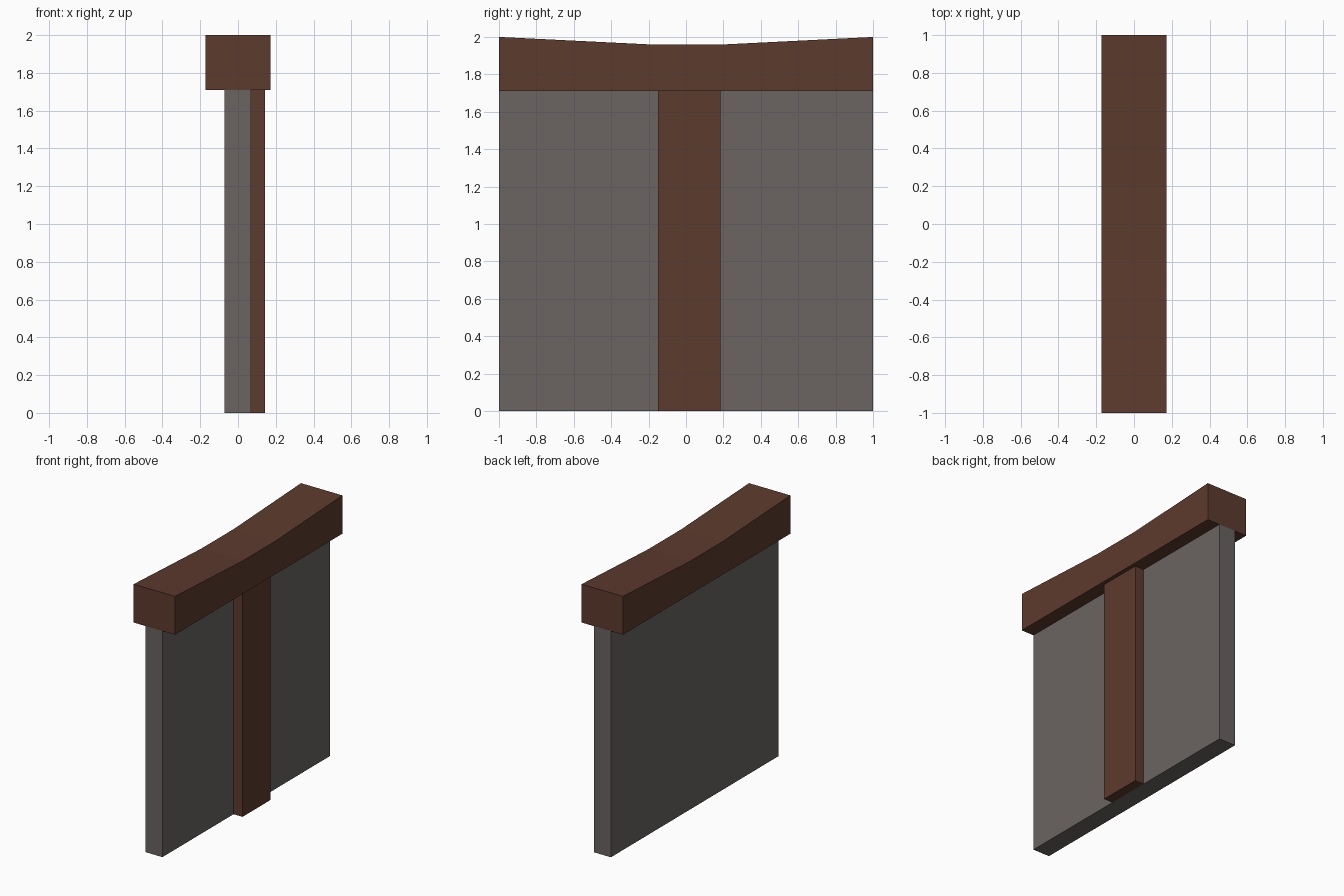
import bpy
import bmesh

cube = bpy.data.objects.get("Cube")
if cube:
    bpy.data.objects.remove(cube, do_unlink=True)


def make_material(name, color):
    mat = bpy.data.materials.new(name)
    mat.use_nodes = True
    mat.diffuse_color = color
    bsdf = next(n for n in mat.node_tree.nodes if n.type == "BSDF_PRINCIPLED")
    bsdf.inputs["Base Color"].default_value = color
    bsdf.inputs["Roughness"].default_value = 0.9
    return mat


def extrude_profile(name, profile, x0, x1, mat):
    """Extrude a closed (y, z) outline from x0 to x1."""
    bm = bmesh.new()
    face = bm.faces.new([bm.verts.new((x0, y, z)) for y, z in profile])
    result = bmesh.ops.extrude_face_region(bm, geom=[face])
    verts = [g for g in result["geom"] if isinstance(g, bmesh.types.BMVert)]
    bmesh.ops.translate(bm, verts=verts, vec=(x1 - x0, 0, 0))
    bmesh.ops.recalc_face_normals(bm, faces=bm.faces)
    mesh = bpy.data.meshes.new(name)
    bm.to_mesh(mesh)
    bm.free()
    mesh.materials.append(mat)
    obj = bpy.data.objects.new(name, mesh)
    bpy.context.collection.objects.link(obj)
    return obj


def rectangle(y0, y1, z0, z1):
    return [(y0, z0), (y1, z0), (y1, z1), (y0, z1)]


wood = make_material("dark_brown_wood", (0.108, 0.043, 0.027, 1))
plaster = make_material("warm_grey_panel", (0.145, 0.125, 0.123, 1))

CAP_BOTTOM = 1.71

# Wall panel
extrude_profile("wall_panel", rectangle(-1, 1, 0, CAP_BOTTOM), -0.072, 0.068, plaster)

# Upright post on one side of the wall
extrude_profile("post", rectangle(-0.15, 0.184, 0, CAP_BOTTOM), 0.068, 0.143, wood)

# Top beam, dipping towards the middle
beam = [(-1, CAP_BOTTOM), (1, CAP_BOTTOM), (1, 2), (0.2, 1.96), (-0.19, 1.96), (-1, 2)]
extrude_profile("top_beam", beam, -0.173, 0.173, wood)
